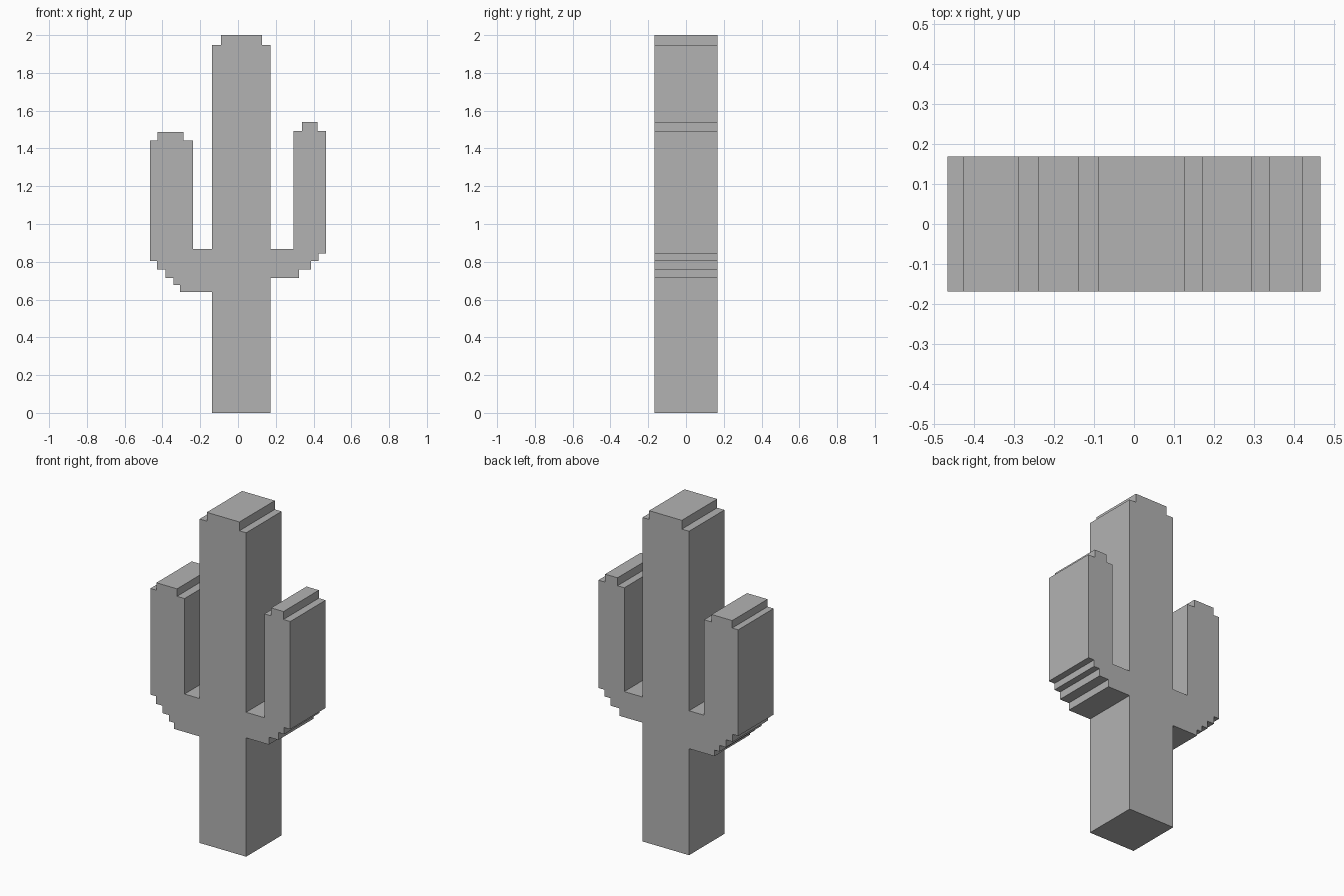
import bpy
import bmesh

old = bpy.data.objects.get("Cube")
if old:
    bpy.data.objects.remove(old, do_unlink=True)

HALF_DEPTH = 0.168
WEB_TOP = 0.868            # floor of the gap between trunk and arms
TRUNK_L, TRUNK_R = 0.172, -0.138

grey = bpy.data.materials.new("cactus grey")
grey.use_nodes = True
colour = (0.45, 0.45, 0.45, 1)
grey.diffuse_color = colour
grey.node_tree.nodes["Principled BSDF"].inputs["Base Color"].default_value = colour


def stairs(start, steps):
    """Corners of a staircase: each step goes across to x, then up or down to z."""
    x, z = start
    points = [(x, z)]
    for x_next, z_next in steps:
        points += [(x_next, z), (x_next, z_next)]
        z = z_next
    return points


def notched_top(outer, inner, cap_outer, cap_inner, shoulder, top):
    """Blocky rounded tip, from the outer side to the inner side."""
    return [(outer, shoulder), (cap_outer, shoulder), (cap_outer, top),
            (cap_inner, top), (cap_inner, shoulder), (inner, shoulder)]


# Silhouette, counter-clockwise from the foot
outline = [(TRUNK_R, 0), (TRUNK_L, 0)]
# Left arm: stepped elbow, then tip
outline += stairs((TRUNK_L, 0.714), [(0.323, 0.759), (0.386, 0.804), (0.425, 0.844)])
outline += [(0.465, 0.844)]
outline += notched_top(0.465, 0.293, 0.42, 0.338, 1.492, 1.54)
outline += [(0.293, WEB_TOP), (TRUNK_L, WEB_TOP)]
# Trunk tip
outline += notched_top(TRUNK_L, TRUNK_R, 0.127, -0.09, 1.947, 2)
# Right arm: tip, then stepped elbow
outline += [(TRUNK_R, WEB_TOP), (-0.238, WEB_TOP)]
outline += notched_top(-0.238, -0.465, -0.288, -0.425, 1.442, 1.487)
outline += reversed(stairs((TRUNK_R, 0.64), [(-0.307, 0.677), (-0.341, 0.714),
                                             (-0.383, 0.759), (-0.428, 0.804)])
                    + [(-0.465, 0.804)])

# Extrude the silhouette from front to back
bm = bmesh.new()
front = bm.faces.new([bm.verts.new((x, -HALF_DEPTH, z)) for x, z in outline])
result = bmesh.ops.extrude_face_region(bm, geom=[front], use_keep_orig=True)
back_verts = [v for v in result["geom"] if isinstance(v, bmesh.types.BMVert)]
bmesh.ops.translate(bm, verts=back_verts, vec=(0, 2 * HALF_DEPTH, 0))
bmesh.ops.recalc_face_normals(bm, faces=bm.faces)

mesh = bpy.data.meshes.new("cactus")
bm.to_mesh(mesh)
bm.free()
mesh.materials.append(grey)
cactus = bpy.data.objects.new("cactus", mesh)
bpy.context.collection.objects.link(cactus)
